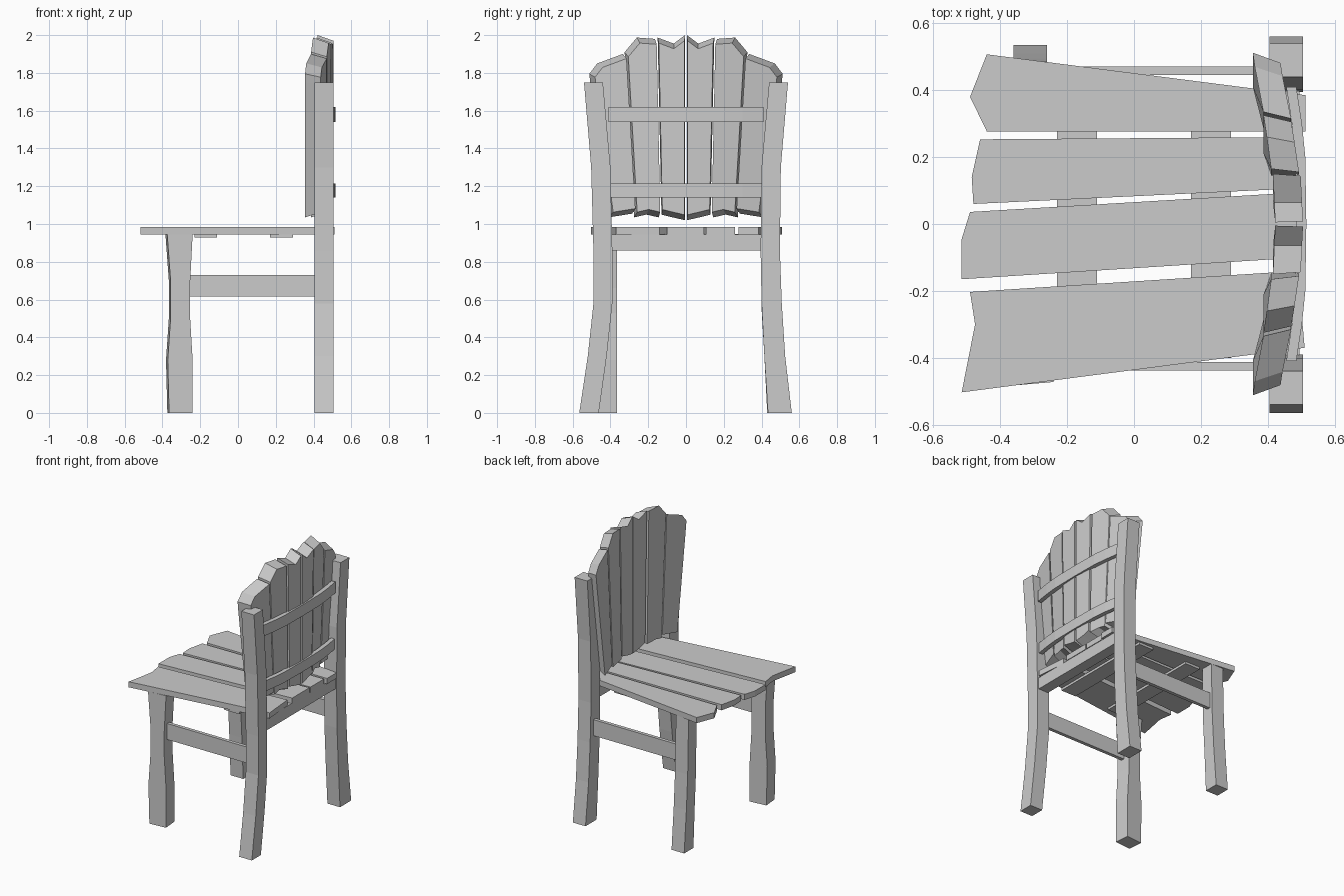
import bpy, bmesh, math
from mathutils import Matrix, Vector

if "Cube" in bpy.data.objects:
    bpy.data.objects.remove(bpy.data.objects["Cube"])


def loft(name, ring_a, ring_b):
    """Solid between two matching outlines."""
    bm = bmesh.new()
    a = [bm.verts.new(p) for p in ring_a]
    b = [bm.verts.new(p) for p in ring_b]
    bm.faces.new(a)
    bm.faces.new(b[::-1])
    n = len(a)
    for i in range(n):
        j = (i + 1) % n
        bm.faces.new((a[i], b[i], b[j], a[j]))
    bmesh.ops.recalc_face_normals(bm, faces=bm.faces)
    me = bpy.data.meshes.new(name)
    bm.to_mesh(me)
    bm.free()
    ob = bpy.data.objects.new(name, me)
    bpy.context.collection.objects.link(ob)
    return ob


def prism(name, pts, axis, lo, hi):
    """Extrude a 2D outline along x, y or z."""
    def ring(t):
        k = "xyz".index(axis)
        return [Vector(list(p[:k]) + [t] + list(p[k:])) for p in pts]
    return loft(name, ring(lo), ring(hi))


def box(name, x, y, z):
    return prism(name, [(x[0], y[0]), (x[1], y[0]), (x[1], y[1]), (x[0], y[1])], "z", *z)


# Back legs, curved in y
back_right = [(.44, 1.75), (.40, 1.3), (.395, .86), (.40, .58), (.415, .3), (.434, 0),
              (.56, 0), (.525, .3), (.507, .58), (.497, .86), (.502, 1.3), (.54, 1.75)]
back_left = [(-.44, 1.75), (-.40, 1.3), (-.39, .86), (-.39, .58), (-.42, .3), (-.462, 0),
             (-.565, 0), (-.52, .3), (-.49, .58), (-.49, .86), (-.502, 1.3), (-.54, 1.75)]
prism("back_leg_right", back_right, "x", .405, .505)
prism("back_leg_left", back_left, "x", .405, .505)

# Front legs: one curved in y, one wavy in x and slightly turned
prism("front_leg_right", [(.395, .945), (.40, .55), (.415, .3), (.43, 0),
                          (.535, 0), (.51, .3), (.495, .55), (.485, .945)], "x", -.36, -.26)
leg = prism("front_leg_left", [(-.38, .945), (-.362, .7), (-.362, .5), (-.377, .28), (-.37, 0),
                               (-.245, 0), (-.245, .28), (-.26, .53), (-.26, .66), (-.245, .945)],
            "y", -.478, -.37)
pivot = Matrix.Translation((-.31, -.42, 0))
leg.data.transform(pivot @ Matrix.Rotation(math.radians(5), 4, "Z") @ pivot.inverted())

# Side stretchers, back rail and seat supports
box("side_stretcher_right", (-.28, .42), (.445, .47), (.615, .73))
box("side_stretcher_left", (-.28, .42), (-.438, -.413), (.615, .73))
box("back_rail", (.415, .495), (-.41, .41), (.86, .945))
for i, x in enumerate((-.23, .17)):
    box(f"seat_support_{i + 1}", (x, x + .12), (-.40, .40), (.928, .947))

# Seat planks
planks = [
    [(-.44, .507), (-.49, .38), (-.44, .277), (.512, .277), (.512, .385)],
    [(-.46, .253), (-.485, .14), (-.48, .06), (.5, .107), (.5, .26)],
    [(-.49, .036), (-.515, -.045), (-.515, -.165), (.5, -.10), (.5, .095)],
    [(-.49, -.203), (-.475, -.3), (-.515, -.503), (.51, -.37), (.49, -.14)],
]
for i, p in enumerate(planks):
    prism(f"seat_plank_{i + 1}", p, "z", .945, .985)

# Fan of back slats: (x at inner edge, x at outer edge, outline), tapering to the rear
slats = [
    (.422, .415, [(.005, 1.02), (.005, 2.0), (.065, 1.955), (.15, 1.987), (.13, 1.05), (.07, 1.035)]),
    (.41, .387, [(.145, 1.035), (.165, 1.98), (.26, 1.987), (.325, 1.91), (.275, 1.035), (.21, 1.05)]),
    (.387, .355, [(.285, 1.055), (.335, 1.9), (.47, 1.85), (.512, 1.795), (.507, 1.75), (.41, 1.035)]),
]
for i, (x0, x1, pts) in enumerate(slats):
    for side, s in (("right", 1), ("left", -1)):
        front, rear = [], []
        for y, z in pts:
            # position across the tilted slat
            h = (z - 1.04) / .9
            ya = pts[0][0] + (pts[1][0] - pts[0][0]) * h
            yb = pts[-1][0] + (max(p[0] for p in pts) - pts[-1][0]) * h
            x = x0 + (x1 - x0) * min(1, max(0, (y - ya) / (yb - ya)))
            front.append((x, s * y, z))
            rear.append((x + .083, s * (y * .94 + .003 if i == 0 else y * .94), 1.5 + (z - 1.5) * .94))
        loft(f"back_slat_{side}_{i + 1}", front, rear)

# Curved rails behind the slats
arc = [(.41, .485), (.3, .502), (.2, .512), (0, .515)]
rear = [(x, y) for y, x in arc] + [(x, -y) for y, x in arc[-2::-1]]
outline = rear + [(x - .03, y) for x, y in reversed(rear)]
for name, lo, hi in (("upper_back_rail", 1.54, 1.62), ("lower_back_rail", 1.14, 1.215)):
    prism(name, outline, "z", lo, hi)
